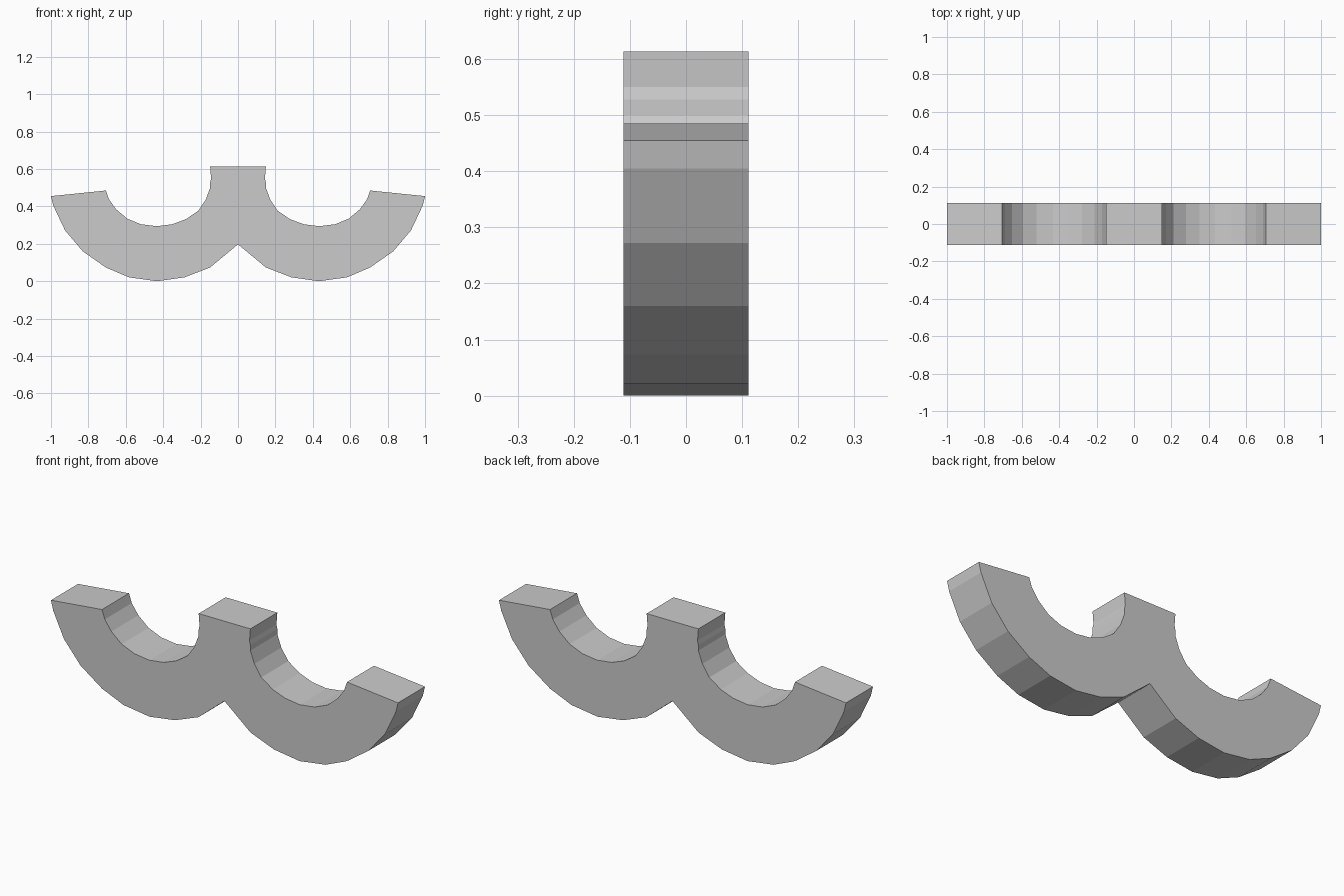
import bpy, bmesh

if "Cube" in bpy.data.objects:
    bpy.data.objects.remove(bpy.data.objects["Cube"])

HALF_DEPTH = 0.111

# Right half of the front outline (x, z): post top, inner cradle, tip, outer curve, centre cusp
half = [
    (0.149, 0.613), (0.144, 0.55), (0.149, 0.528), (0.149, 0.50),
    (0.172, 0.437), (0.212, 0.377), (0.278, 0.332), (0.35, 0.305), (0.433, 0.294),
    (0.52, 0.305), (0.593, 0.335), (0.652, 0.385), (0.69, 0.438), (0.706, 0.485),
    (1.0, 0.455), (0.988, 0.405), (0.925, 0.272), (0.83, 0.16), (0.706, 0.073),
    (0.583, 0.021), (0.433, 0.0), (0.285, 0.021), (0.15, 0.073), (0.0, 0.197),
]
# Mirror to the left, sharing the cusp point
outline = half + [(-x, z) for x, z in reversed(half[:-1])]

# Extrude the outline along y
bm = bmesh.new()
face = bm.faces.new([bm.verts.new((x, -HALF_DEPTH, z)) for x, z in outline])
ext = bmesh.ops.extrude_face_region(bm, geom=[face], use_keep_orig=True)
moved = [g for g in ext["geom"] if isinstance(g, bmesh.types.BMVert)]
bmesh.ops.translate(bm, verts=moved, vec=(0, 2 * HALF_DEPTH, 0))
bmesh.ops.recalc_face_normals(bm, faces=bm.faces)

mesh = bpy.data.meshes.new("double_cradle")
bm.to_mesh(mesh)
bm.free()
bpy.context.collection.objects.link(bpy.data.objects.new("double_cradle", mesh))
